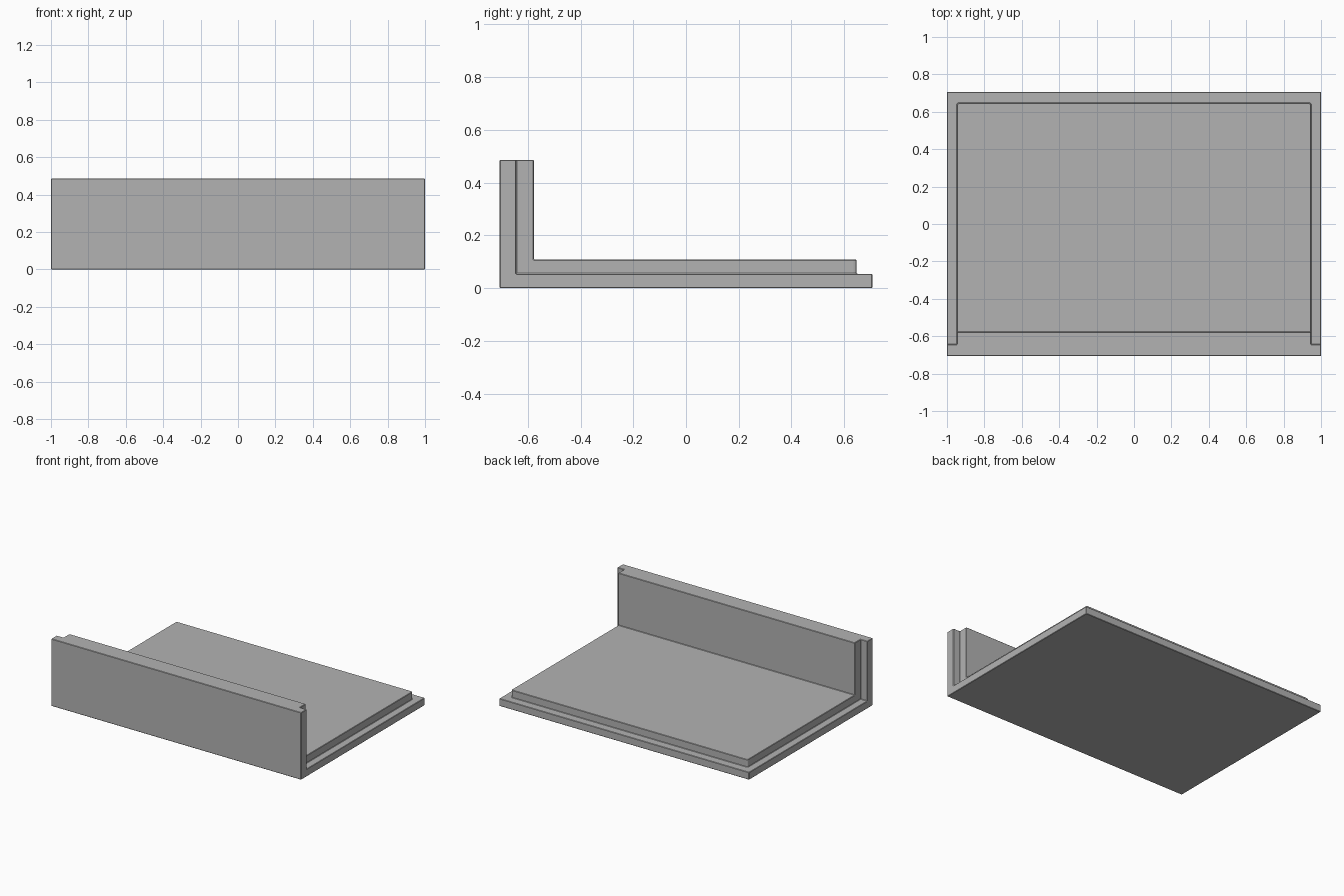
import bpy
import bmesh

cube = bpy.data.objects.get("Cube")
if cube:
    bpy.data.objects.remove(cube, do_unlink=True)

grey = bpy.data.materials.new("plain grey")
grey.use_nodes = True
grey.diffuse_color = (0.45, 0.45, 0.45, 1)
grey.node_tree.nodes["Principled BSDF"].inputs["Base Color"].default_value = (0.45, 0.45, 0.45, 1)

TOP = 0.486


def l_section(name, half_width, front, wall_back, back, bottom, floor_top, round_back=0):
    """Extrude an L-shaped side profile across the width."""
    profile = [(front, bottom), (back, bottom), (back, floor_top),
               (wall_back, floor_top), (wall_back, TOP), (front, TOP)]
    bm = bmesh.new()
    face = bm.faces.new([bm.verts.new((-half_width, y, z)) for y, z in profile])
    ext = bmesh.ops.extrude_face_region(bm, geom=[face])
    moved = [v for v in ext["geom"] if isinstance(v, bmesh.types.BMVert)]
    bmesh.ops.translate(bm, verts=moved, vec=(2 * half_width, 0, 0))
    bmesh.ops.recalc_face_normals(bm, faces=bm.faces)
    # Rounded upright corners at the back
    if round_back:
        corners = [e for e in bm.edges
                   if all(abs(v.co.y - back) < 1e-4 for v in e.verts)
                   and abs(e.verts[0].co.x - e.verts[1].co.x) < 1e-4]
        bmesh.ops.bevel(bm, geom=corners, offset=round_back, segments=3,
                        profile=0.5, affect='EDGES')
    mesh = bpy.data.meshes.new(name)
    bm.to_mesh(mesh)
    bm.free()
    mesh.materials.append(grey)
    obj = bpy.data.objects.new(name, mesh)
    bpy.context.collection.objects.link(obj)
    return obj


# Wide outer slab with its upright front wall
panel = l_section("corner_panel", 1.0, -0.707, -0.644, 0.707, 0, 0.054)

# Narrower inner layer, sunk slightly into the outer slab
inner = l_section("inner_layer", 0.946, -0.665, -0.577, 0.647, 0.03, 0.108, 0.012)

# Join both layers into one solid with slightly eased edges
join = panel.modifiers.new("join", 'BOOLEAN')
join.operation = 'UNION'
join.solver = 'EXACT'
join.object = inner
bpy.context.view_layer.objects.active = panel
panel.select_set(True)
bpy.ops.object.modifier_apply(modifier=join.name)
bpy.data.objects.remove(inner, do_unlink=True)

ease = panel.modifiers.new("eased_edges", 'BEVEL')
ease.width = 0.003
ease.segments = 1
ease.limit_method = 'ANGLE'
ease.angle_limit = 1.0
